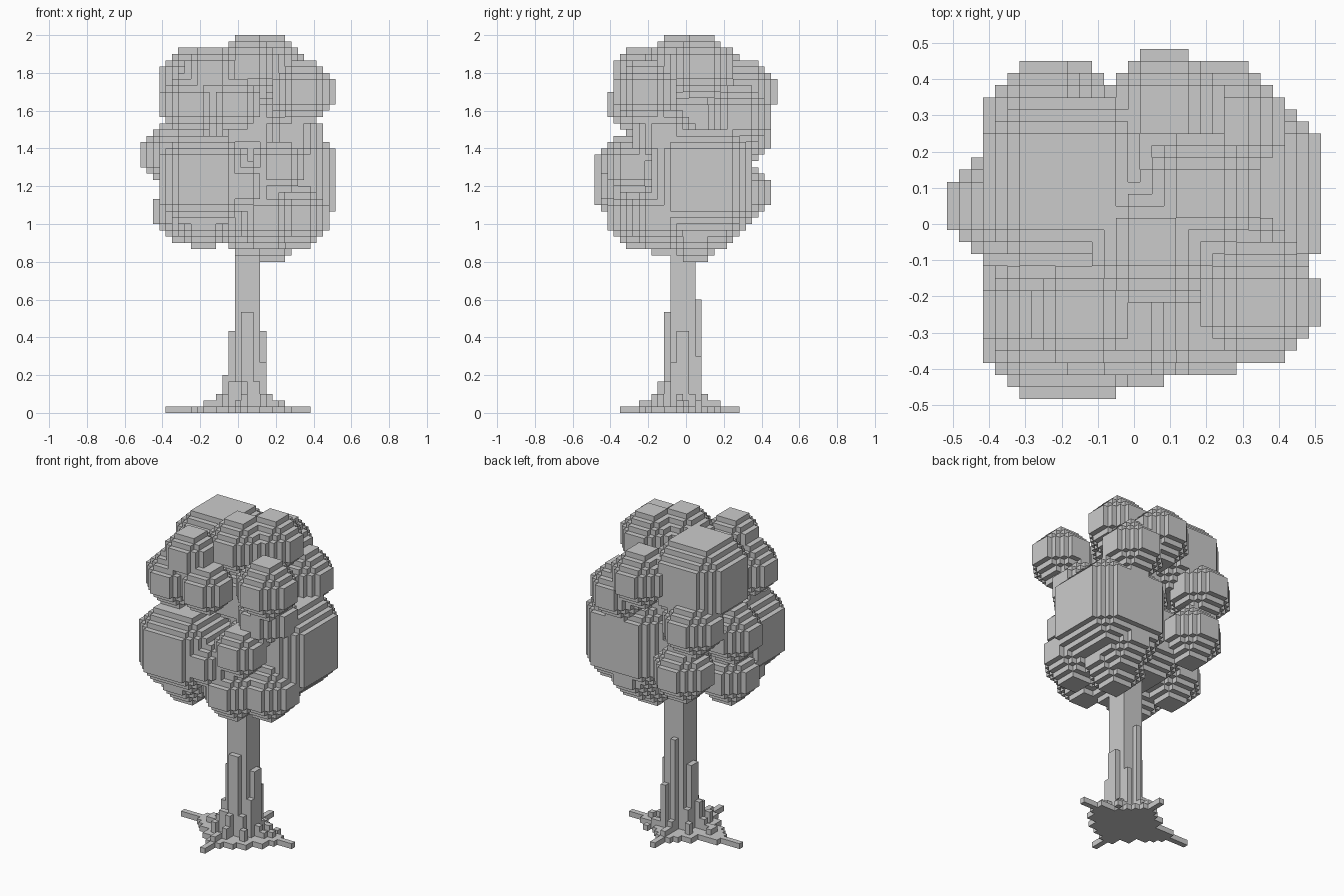
import bpy
import bmesh
from mathutils import Vector
from itertools import product

cube = bpy.data.objects.get("Cube")
if cube:
    bpy.data.objects.remove(cube, do_unlink=True)

UNIT = 1 / 30  # edge of one block


def material(name, colour):
    mat = bpy.data.materials.new(name)
    mat.use_nodes = True
    mat.diffuse_color = colour
    mat.node_tree.nodes["Principled BSDF"].inputs["Base Color"].default_value = colour
    return mat


grey = material("plain grey", (0.6, 0.6, 0.6, 1))


def box(x, y, z):
    """Blocks filling half-open ranges along each axis."""
    return set(product(range(*x), range(*y), range(*z)))


def ball(x, y, z, h):
    """Blocky ball: a cube with stepped edges and corners."""
    cut = 3 if h > 4 else 2
    cells = set()
    for i, j, k in product(range(-h, h), repeat=3):
        a, b, c = sorted(abs(v + 0.5) for v in (i, j, k))
        if b + c <= 2 * h - 1 - cut and a + b + c <= 3 * h - 1.5 - 2 * cut:
            cells.add((x + i, y + j, z + k))
    return cells


def root(end, reach):
    """Tapering surface root from the trunk foot to its end."""
    cells = set()
    start, end = Vector((0, -2)), Vector(end)
    length = (end - start).length
    steps = int(length * 2)
    for s in range(steps + 1):
        t = s / steps
        p = start.lerp(end, t)
        half = max(0, round(reach * (1 - 1.4 * t)))
        dist = t * length
        low = dist > 6.8 or t > 0.75
        height = 1 if low else 2 if dist > 4.2 else 3 if dist > 3.4 else 5
        x, y = round(p.x), round(p.y)
        cells |= box((x - half, x + half + 1), (y - half, y + half + 1), (0, 1))
        cells |= box((x, x + 1), (y, y + 1), (0, height))
    return cells


# Trunk: square post with raised bark ridges
trunk = box((-1, 3), (-3, 1), (0, 48))
trunk |= box((0, 2), (-4, -3), (0, 16)) | box((-1, 0), (-4, -3), (0, 5))
trunk |= box((0, 1), (1, 2), (0, 18)) | box((2, 3), (1, 2), (0, 9))
trunk |= box((3, 4), (-2, 0), (0, 13)) | box((3, 4), (-3, -2), (0, 8))
trunk |= box((-2, -1), (-2, 0), (0, 13)) | box((-3, -2), (-2, -1), (0, 6))

# Roots: four long ones and short diagonal ones between
roots = set()
for end in ((-12, -1), (10, -1), (-1, -11), (0, 7)):
    roots |= root(end, 3)
for end in ((-4, -6), (4, -6), (-4, 2), (5, 2)):
    roots |= root(end, 2)
roots -= trunk

# Foliage: overlapping balls as (x, y, z, half size)
clusters = [
    # crown
    (-6, 3, 51, 7), (1, -2, 55, 5), (5, 2, 55, 5), (-5, -8, 54, 4),
    # upper ring
    (2, 9, 51, 5), (10, -7, 51, 5), (7, 8, 47, 5), (-8, -8, 49, 5),
    (-1, -9, 49, 4), (-8, 8, 44, 5), (8, -4, 44, 5),
    # middle ring
    (-6, -8, 37, 7), (7, 2, 37, 8), (-11, 1, 41, 5), (6, -9, 39, 4),
    (0, -10, 36, 4), (-6, 8, 35, 5),
    # lower ring
    (9, -5, 31, 5), (4, -8, 31, 5), (-6, -7, 31, 5), (-9, -1, 32, 5),
    (5, 1, 29, 5), (1, -4, 30, 5), (6, 4, 31, 5),
    # inner mass
    (0, 0, 35, 7), (1, 0, 46, 6),
]
foliage = set()
for c in clusters:
    foliage |= ball(*c)
foliage -= trunk

solid = trunk | roots | foliage


def build(name, cells):
    """Skin a set of blocks, keeping only the faces open to the air."""
    bm = bmesh.new()
    verts = {}

    def corner(p):
        if p not in verts:
            x, y, z = p
            verts[p] = bm.verts.new(((x + 0.5) * UNIT, (y + 0.5) * UNIT, z * UNIT))
        return verts[p]

    for cell in sorted(cells):
        for axis, side in product(range(3), (0, 1)):
            near = list(cell)
            near[axis] += 2 * side - 1
            if tuple(near) in solid:
                continue
            u, v = (axis + 1) % 3, (axis + 2) % 3
            loop = []
            for du, dv in ((0, 0), (1, 0), (1, 1), (0, 1)):
                p = list(cell)
                p[axis] += side
                p[u] += du
                p[v] += dv
                loop.append(corner(tuple(p)))
            bm.faces.new(loop if side else loop[::-1])
    mesh = bpy.data.meshes.new(name)
    bm.to_mesh(mesh)
    bm.free()
    mesh.materials.append(grey)
    obj = bpy.data.objects.new(name, mesh)
    bpy.context.collection.objects.link(obj)
    return obj


build("trunk", trunk)
build("roots", roots)
build("foliage", foliage)
